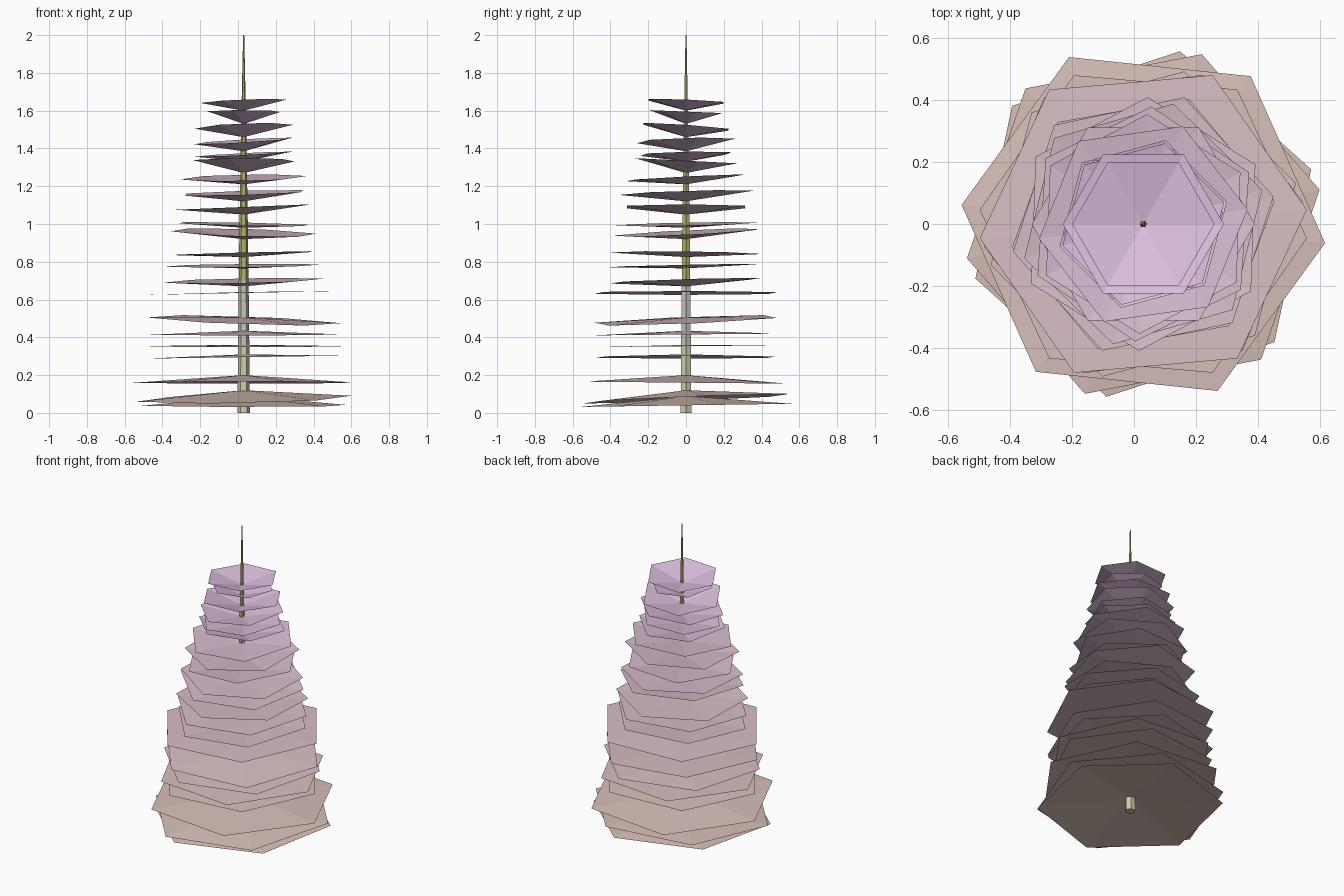
import bpy
from math import cos, sin, radians

CX = 0.03  # trunk axis

def material(name, rgb):
    m = bpy.data.materials.new(name)
    m.diffuse_color = (*rgb, 1)
    return m

def mesh_object(name, verts, faces, mats):
    me = bpy.data.meshes.new(name)
    me.from_pydata(verts, [], faces)
    for m in mats:
        me.materials.append(m)
    ob = bpy.data.objects.new(name, me)
    bpy.context.collection.objects.link(ob)
    return ob

# Tapered six-sided trunk, paler toward the foot
rings = [(0, 0.033), (0.35, 0.03), (0.7, 0.026), (1.0, 0.022), (1.5, 0.014), (2.0, 0.003)]
verts = [(CX + r * cos(radians(60 * k)), r * sin(radians(60 * k)), z)
         for z, r in rings for k in range(6)]
faces = [(6 * i + k, 6 * i + (k + 1) % 6, 6 * i + 6 + (k + 1) % 6, 6 * i + 6 + k)
         for i in range(len(rings) - 1) for k in range(6)]
faces += [tuple(range(5, -1, -1)), tuple(range(len(verts) - 6, len(verts)))]
trunk_mats = [material("bark_foot", (0.62, 0.62, 0.40)),
              material("bark_mid", (0.55, 0.55, 0.48)),
              material("bark_top", (0.45, 0.45, 0.14))]
trunk = mesh_object("trunk", verts, faces, trunk_mats)
for p in trunk.data.polygons:
    p.material_index = 0 if p.center.z < 0.3 else 1 if p.center.z < 0.8 else 2

# Foliage tiers: apex z, rim z, radius, turn, slope in x, slope in y
tiers = [
    (0.09, 0.04, 0.57, 18, 0, 0.015), (0.12, 0.075, 0.58, 11, 0.02, 0.04),
    (0.20, 0.16, 0.59, -6, 0, -0.01), (0.31, 0.295, 0.52, 5, 0.015, 0),
    (0.36, 0.353, 0.53, -5, 0, 0.01), (0.435, 0.415, 0.51, 15, 0, 0.01),
    (0.505, 0.49, 0.52, 8, -0.035, 0.04), (0.64, 0.635, 0.53, 5, 0.02, 0),
    (0.67, 0.70, 0.43, 10, 0.02, 0.03), (0.765, 0.78, 0.43, 12, 0.01, 0.02),
    (0.825, 0.845, 0.41, 28, 0.025, -0.01), (0.92, 0.955, 0.40, 16, -0.03, 0.05),
    (0.98, 1.0, 0.38, 26, -0.02, 0.02), (1.05, 1.09, 0.36, 0, 0.04, 0),
    (1.12, 1.165, 0.355, 28, 0.03, 0.03), (1.21, 1.245, 0.34, 8, 0.02, 0.05),
    (1.27, 1.335, 0.28, 15, 0, -0.05), (1.33, 1.37, 0.26, 8, 0.05, 0.02),
    (1.385, 1.44, 0.27, 15, 0.06, 0.03), (1.46, 1.515, 0.26, 0, 0.04, -0.07),
    (1.53, 1.595, 0.20, 15, 0, -0.04), (1.60, 1.65, 0.23, 0, 0.04, -0.04),
]
low, high = (0.68, 0.52, 0.46), (0.72, 0.52, 0.74)
for i, (apex, rim, r, turn, sx, sy) in enumerate(tiers):
    verts = [(CX, 0, apex)]
    for k in range(6):
        a = radians(turn + 60 * k)
        x, y = r * cos(a), r * sin(a)
        verts.append((CX + x, y, rim + sx * x + sy * y))
    faces = [(0, k + 1, (k + 1) % 6 + 1) for k in range(6)]
    t = i / (len(tiers) - 1)
    tint = material(f"leaf_{i + 1}", [a + (b - a) * t for a, b in zip(low, high)])
    mesh_object(f"foliage_tier_{i + 1}", verts, faces, [tint])
